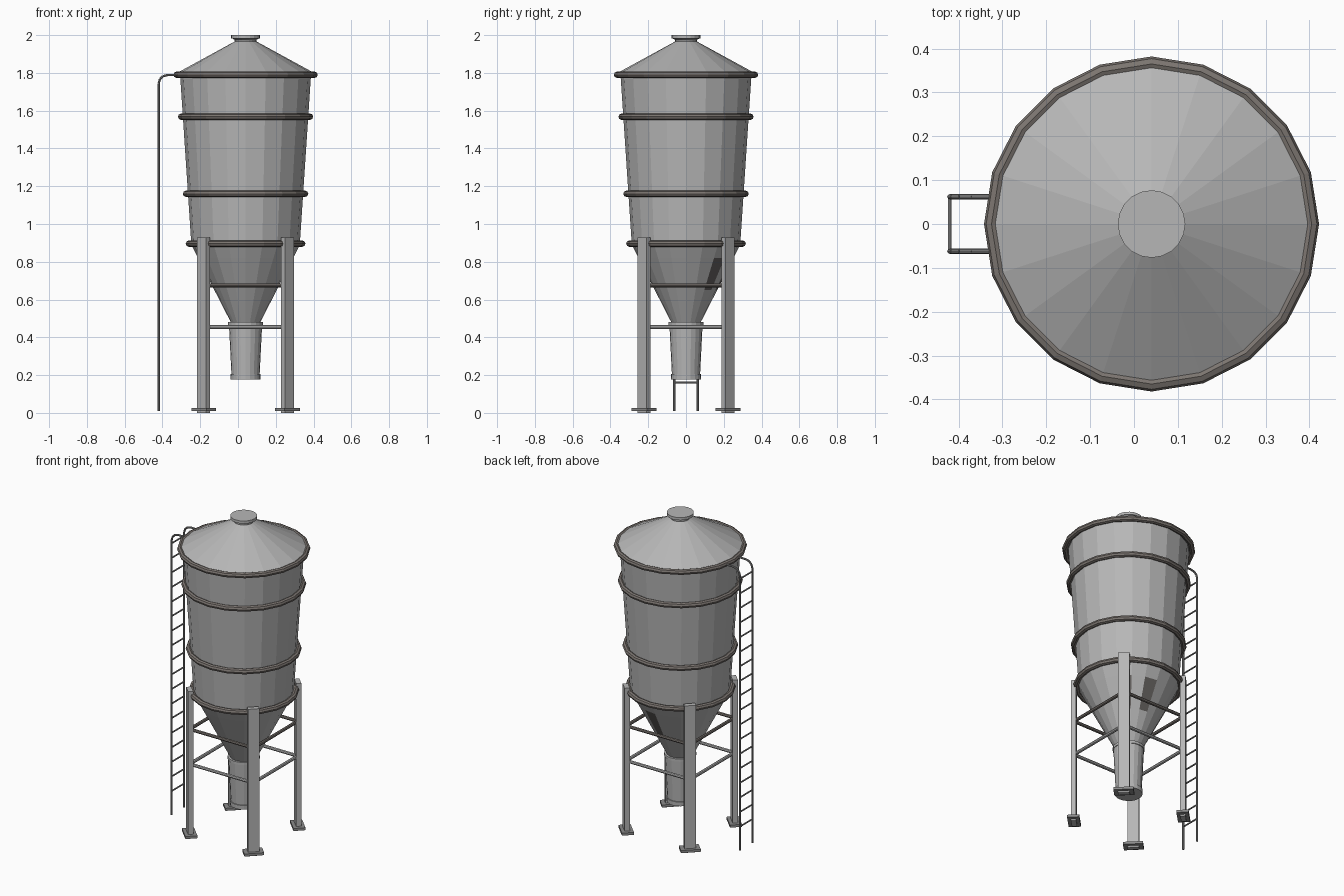
import bpy, bmesh, math
from mathutils import Vector, Matrix

if "Cube" in bpy.data.objects:
    bpy.data.objects.remove(bpy.data.objects["Cube"])

CX = 0.04      # silo axis offset in x (ladder sits on the other side)
N = 20         # sides of the silo


def material(name, rgb):
    m = bpy.data.materials.new(name)
    m.diffuse_color = (*rgb, 1)
    m.use_nodes = True
    m.node_tree.nodes["Principled BSDF"].inputs["Base Color"].default_value = m.diffuse_color
    return m


STEEL = material("galvanised_steel", (0.47, 0.47, 0.47))
BAND = material("weathered_band", (0.2, 0.178, 0.163))
DARK = material("dark_steel", (0.26, 0.26, 0.26))
STAIN = material("stained_panel", (0.13, 0.12, 0.115))


def finish(name, bm, *mats):
    bmesh.ops.recalc_face_normals(bm, faces=bm.faces[:])
    me = bpy.data.meshes.new(name)
    bm.to_mesh(me)
    bm.free()
    for m in mats:
        me.materials.append(m)
    ob = bpy.data.objects.new(name, me)
    bpy.context.collection.objects.link(ob)
    return ob


def lathe(name, profile, mats, closed=False):
    """Revolve (radius, z) points about the silo axis."""
    bm = bmesh.new()
    rings = [[bm.verts.new((CX + r * math.cos(2 * math.pi * i / N),
                            r * math.sin(2 * math.pi * i / N), z)) for i in range(N)]
             for r, z in profile]
    pairs = list(zip(rings, rings[1:]))
    if closed:
        pairs.append((rings[-1], rings[0]))
    else:
        bm.faces.new(rings[0])
        bm.faces.new(rings[-1])
    for a, b in pairs:
        for i in range(N):
            j = (i + 1) % N
            bm.faces.new((a[i], a[j], b[j], b[i]))
    return finish(name, bm, *mats)


def add_box(bm, size, loc, angle=0):
    mat = Matrix.Translation(loc) @ Matrix.Rotation(angle, 4, 'Z') @ Matrix.Diagonal((*size, 1))
    bmesh.ops.create_cube(bm, size=1, matrix=mat)


def add_rod(bm, a, b, r, sides=8):
    a, b = Vector(a), Vector(b)
    d = b - a
    mat = Matrix.Translation((a + b) / 2) @ d.to_track_quat('Z', 'Y').to_matrix().to_4x4()
    bmesh.ops.create_cone(bm, cap_ends=True, segments=sides, radius1=r, radius2=r,
                          depth=d.length, matrix=mat)


# Tank, roof and filler cap
lathe("tank_body", [(0.287, 0.89), (0.347, 1.795)], [STEEL])
lathe("roof", [(0.368, 1.785), (0.368, 1.797), (0.06, 1.965)], [STEEL])
lathe("filler_neck", [(0.055, 1.95), (0.058, 1.975), (0.075, 1.985)], [STEEL])
lathe("filler_cap", [(0.077, 1.983), (0.077, 2.0)], [STEEL])

# Hopper cone, with a few stained panels
hopper = lathe("hopper_cone", [(0.287, 0.89), (0.252, 0.82), (0.165, 0.65), (0.078, 0.48)],
               [STEEL, STAIN])
for p in hopper.data.polygons:
    az = math.degrees(math.atan2(p.center.y, p.center.x - CX))
    if 0.65 < p.center.z < 0.8 and min(abs(az - 45), abs(az - 81)) < 5:
        p.material_index = 1

# Outlet chute
lathe("outlet_collar", [(0.092, 0.465), (0.092, 0.482)], [STEEL])
lathe("outlet_chute", [(0.074, 0.19), (0.088, 0.47)], [STEEL])
lathe("outlet_rim", [(0.079, 0.178), (0.08, 0.205)], [STEEL])

# Round bands about the tank
for name, r, z in (("eave", 0.365, 1.79), ("upper", 0.341, 1.568),
                   ("middle", 0.315, 1.16), ("lower", 0.3, 0.896)):
    t = 0.017
    lathe(name + "_band", [(r + t * math.cos(k * math.pi / 4), z + t * math.sin(k * math.pi / 4))
                           for k in range(8)], [BAND], closed=True)

# Four legs with foot plates, turned to face the axis
corners = []
for k, name in enumerate(("back_right", "back_left", "front_left", "front_right")):
    ang = math.radians(45 + 90 * k)
    x, y = CX + 0.314 * math.cos(ang), 0.314 * math.sin(ang)
    corners.append((x, y))
    bm = bmesh.new()
    add_box(bm, (0.03, 0.066, 0.928), (x, y, 0.464), ang)
    finish(name + "_leg", bm, STEEL)
    bm = bmesh.new()
    add_box(bm, (0.07, 0.115, 0.016), (x, y, 0.018), ang)
    finish(name + "_foot", bm, DARK)

# Straight braces between neighbouring legs
for name, z, mat in (("lower_braces", 0.455, STEEL), ("upper_braces", 0.675, BAND)):
    bm = bmesh.new()
    for k in range(4):
        a, b = corners[k], corners[(k + 1) % 4]
        add_rod(bm, (*a, z), (*b, z), 0.01)
    finish(name, bm, mat)

# Ladder rails that hook over to the eave, and rungs
path = [(-0.42, 0.01), (-0.42, 1.745), (-0.413, 1.768), (-0.397, 1.783),
        (-0.37, 1.789), (-0.31, 1.789)]
bm = bmesh.new()
for y in (-0.062, 0.062):
    for (x0, z0), (x1, z1) in zip(path, path[1:]):
        add_rod(bm, (x0, y, z0), (x1, y, z1), 0.006)
finish("ladder_rails", bm, DARK)
bm = bmesh.new()
for i in range(18):
    z = 0.16 + i * 0.092
    add_rod(bm, (-0.42, -0.062, z), (-0.42, 0.062, z), 0.005, 6)
finish("ladder_rungs", bm, DARK)
